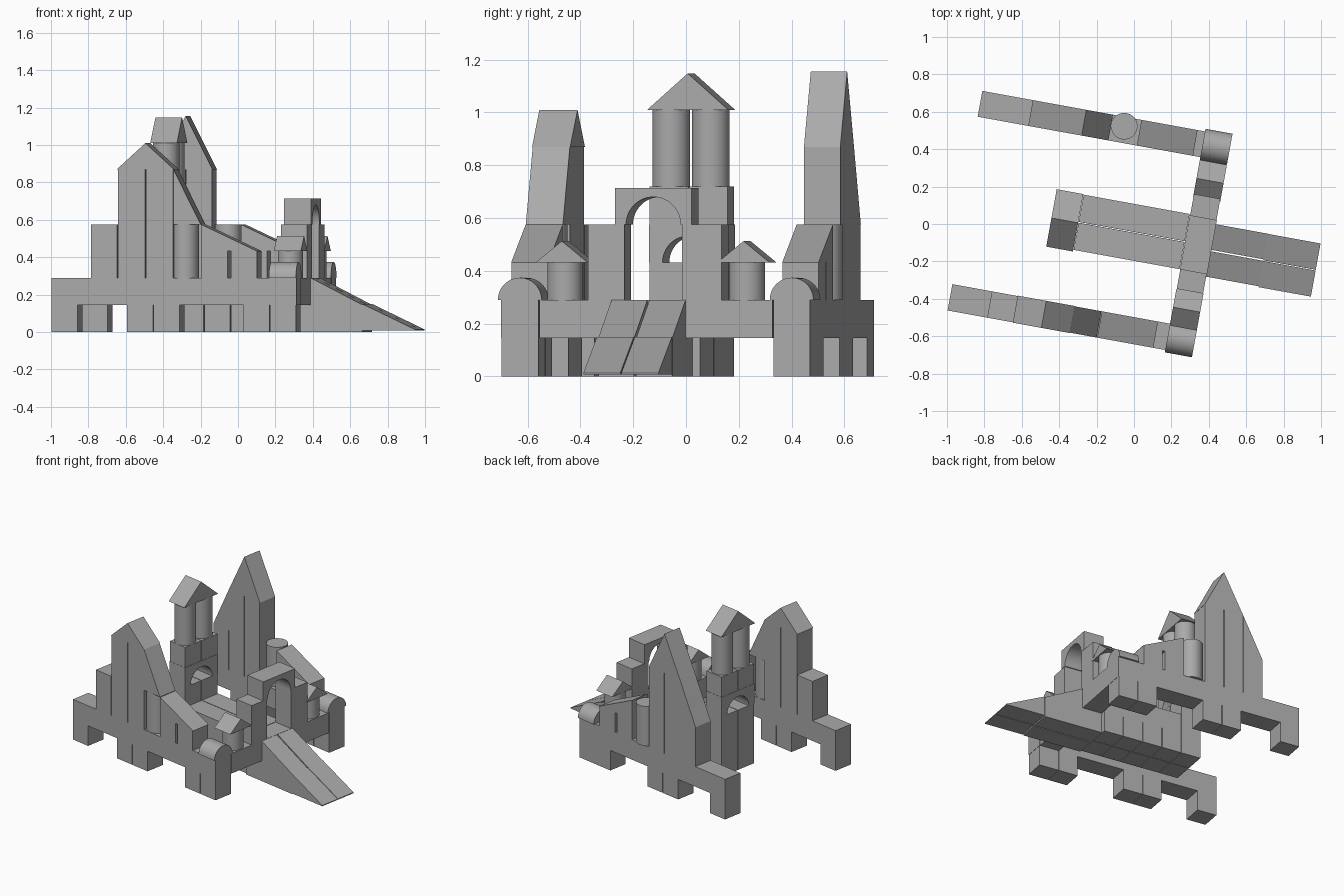
import bpy, bmesh, math
from mathutils import Matrix

cube = bpy.data.objects.get("Cube")
if cube:
    bpy.data.objects.remove(cube, do_unlink=True)

U = 0.145                      # edge of one toy block
GAP = 0.002                    # seam left around each block
TURN = Matrix.Rotation(math.radians(-10.3), 4, 'Z')

grey = bpy.data.materials.new("block_grey")
grey.use_nodes = True
grey.diffuse_color = (0.4, 0.4, 0.4, 1)
grey.node_tree.nodes["Principled BSDF"].inputs["Base Color"].default_value = (0.4, 0.4, 0.4, 1)


def extrude(name, profile, lo, hi, axis, smooth=False):
    """Extrude an (across, height) outline along axis 'u' (length) or 'v' (width)."""
    bm = bmesh.new()
    place = (lambda a, z, t: (t, a, z)) if axis == 'u' else (lambda a, z, t: (a, t, z))
    ends = [[bm.verts.new(place(a, z, t)) for a, z in profile] for t in (lo, hi)]
    n = len(profile)
    for ring in ends:
        bm.faces.new(ring)
    for i in range(n):
        j = (i + 1) % n
        bm.faces.new((ends[0][i], ends[0][j], ends[1][j], ends[1][i]))
    finish(name, bm, smooth)


def finish(name, bm, smooth):
    bmesh.ops.recalc_face_normals(bm, faces=bm.faces)
    bm.transform(TURN)
    mesh = bpy.data.meshes.new(name)
    bm.to_mesh(mesh)
    bm.free()
    mesh.materials.append(grey)
    ob = bpy.data.objects.new(name, mesh)
    bpy.context.collection.objects.link(ob)
    if smooth:
        bpy.ops.object.select_all(action='DESELECT')
        ob.select_set(True)
        bpy.context.view_layer.objects.active = ob
        bpy.ops.object.shade_smooth_by_angle(angle=math.radians(30))


def box(name, u, v, z):
    a, b = u[0] + GAP, u[1] - GAP
    extrude(name, [(a, z[0]), (b, z[0]), (b, z[1]), (a, z[1])], v[0] + GAP, v[1] - GAP, 'v')


def wedge(name, high, low, v, z):
    """Right triangle: upright side at u = high, sloping down to u = low."""
    extrude(name, [(high, z[0]), (low, z[0]), (high, z[1])], v[0] + GAP, v[1] - GAP, 'v')


def gable(name, mid, half, z, lo, hi, axis):
    extrude(name, [(mid - half, z[0]), (mid + half, z[0]), (mid, z[1])], lo, hi, axis)


def column(name, u, v, z, r=0.071):
    bm = bmesh.new()
    bmesh.ops.create_cone(bm, cap_ends=True, segments=40, radius1=r, radius2=r, depth=z[1] - z[0],
                          matrix=Matrix.Translation((u, v, (z[0] + z[1]) / 2)))
    finish(name, bm, True)


def arc(mid, z, r, n=24):
    return [(mid + r * math.cos(math.pi * i / n), z + r * math.sin(math.pi * i / n)) for i in range(n + 1)]


def arch(name, v, r, z, u):
    """Block with a half-round opening, spanning across v."""
    opening = arc((v[0] + v[1]) / 2, z[0], r)
    extrude(name, opening + [(v[0], z[0]), (v[0], z[1]), (v[1], z[1]), (v[1], z[0])], u[0], u[1], 'u', True)


# Height of each course
Z = [0, U, 0.29, 0.432, 0.575, 0.72, 0.87, 1.01, 1.155]
FRONT = (0.285, 0.432)
RIGHT_V, LEFT_V = (-0.635, -0.488), (0.413, 0.557)

# Wings with their feet, end domes and shallow ramps
for side, v, back, start in (("right", RIGHT_V, -0.9, -0.085), ("left", LEFT_V, -0.927, -0.06)):
    mid = (v[0] + v[1]) / 2
    box(side + "_wing_deck", (back, 0.434), v, (Z[1], Z[2]))
    for i, u in enumerate((back, -0.49, -0.345, 0.142, 0.287)):
        box(f"{side}_wing_foot_{i + 1}", (u, u + U), v, (Z[0], Z[1]))
    extrude(side + "_wing_dome", arc(mid, Z[2], 0.084), FRONT[0], FRONT[1], 'u', True)
    wedge(side + "_wing_ramp", start, start + 0.305, v, (Z[3], Z[4]))
    for i, u in enumerate((start, start + 0.16)):
        box(f"{side}_ramp_support_{i + 1}", (u, u + U), v, (Z[2], Z[3]))

# Right wing tower
box("right_tower_step", (-0.685, -0.54), RIGHT_V, (Z[2], Z[4]))
for i, u in enumerate((-0.54, -0.388)):
    box(f"right_tower_pillar_{i + 1}", (u, u + 0.152), RIGHT_V, (Z[2], Z[6]))
gable("right_tower_roof", -0.388, 0.155, (Z[6], Z[7]), *RIGHT_V, 'v')
wedge("right_tower_slope", -0.236, -0.088, RIGHT_V, (Z[4], Z[6]))
column("right_tower_column", -0.183, -0.561, (Z[2], Z[4]))

# Left wing tower
box("left_tower_step", (-0.65, -0.505), LEFT_V, (Z[2], Z[4]))
wedge("left_tower_lower_slope", -0.505, -0.65, LEFT_V, (Z[4], Z[6]))
for i, u in enumerate((-0.505, -0.36)):
    box(f"left_tower_pillar_{i + 1}", (u, u + U), LEFT_V, (Z[2], Z[6]))
    wedge(f"left_tower_spire_{i + 1}", -0.36, -0.36 + (2 * i - 1) * U, LEFT_V, (Z[6], Z[8]))
column("left_tower_column", -0.145, 0.505, (Z[2], Z[4]))

# Front wall deck between the wings
box("front_wall_deck", FRONT, (RIGHT_V[1], LEFT_V[0]), (Z[1], Z[2]))

# Gate
box("right_gate_pillar", FRONT, (-0.302, -0.157), (Z[2], Z[4]))
box("left_gate_pillar", FRONT, (0.06, 0.217), (Z[2], Z[4]))
arch("gate_arch", (-0.195, 0.1), 0.105, (Z[4], 0.713), FRONT)

# Small turrets on the front wall
for side, v in (("right", -0.4), ("left", 0.3)):
    column(side + "_turret_column", 0.358, v, (Z[2], Z[3]), 0.068)
    gable(side + "_turret_roof", v, 0.1, (Z[3], 0.513), *FRONT, 'u')

# Central causeway and entry ramp
KEEP = (-0.44, -0.295)
for side, v, rv in (("right", (-0.196, -0.044), (-0.21, -0.068)), ("left", (-0.044, 0.108), (-0.064, 0.079))):
    for i in range(4):
        u = -0.295 + i * U
        box(f"{side}_causeway_base_{i + 1}", (u, u + U), v, (Z[0], Z[1]))
    box(side + "_causeway_deck", (-0.295, 0.285), v, (Z[1], Z[2]))
    box(side + "_ramp_base", (0.285, 0.715), rv, (Z[0], Z[1]))
    wedge(side + "_ramp_upper", 0.432, 0.715, rv, (Z[1], Z[2]))
    # Lower ramp piece ends in a thin lip
    extrude(side + "_ramp_lower", [(0.715, 0.008), (1.0, 0.008), (1.0, 0.014), (0.715, 0.15)],
            rv[0] - 0.003, rv[1] - 0.003, 'v')
    # Keep blocks and columns
    for i in (0, 1, 2, 4):
        box(f"{side}_keep_block_{i + 1}", KEEP, v, (Z[i], Z[i + 1]))
    column(side + "_keep_column", -0.368, (v[0] + v[1]) / 2 - 0.003, (Z[5], Z[7]))

# Keep arch and roof
arch("keep_arch", (-0.196, 0.108), 0.1, (Z[3], Z[4]), KEEP)
gable("keep_roof", -0.047, 0.156, (Z[7], 1.148), *KEEP, 'u')
